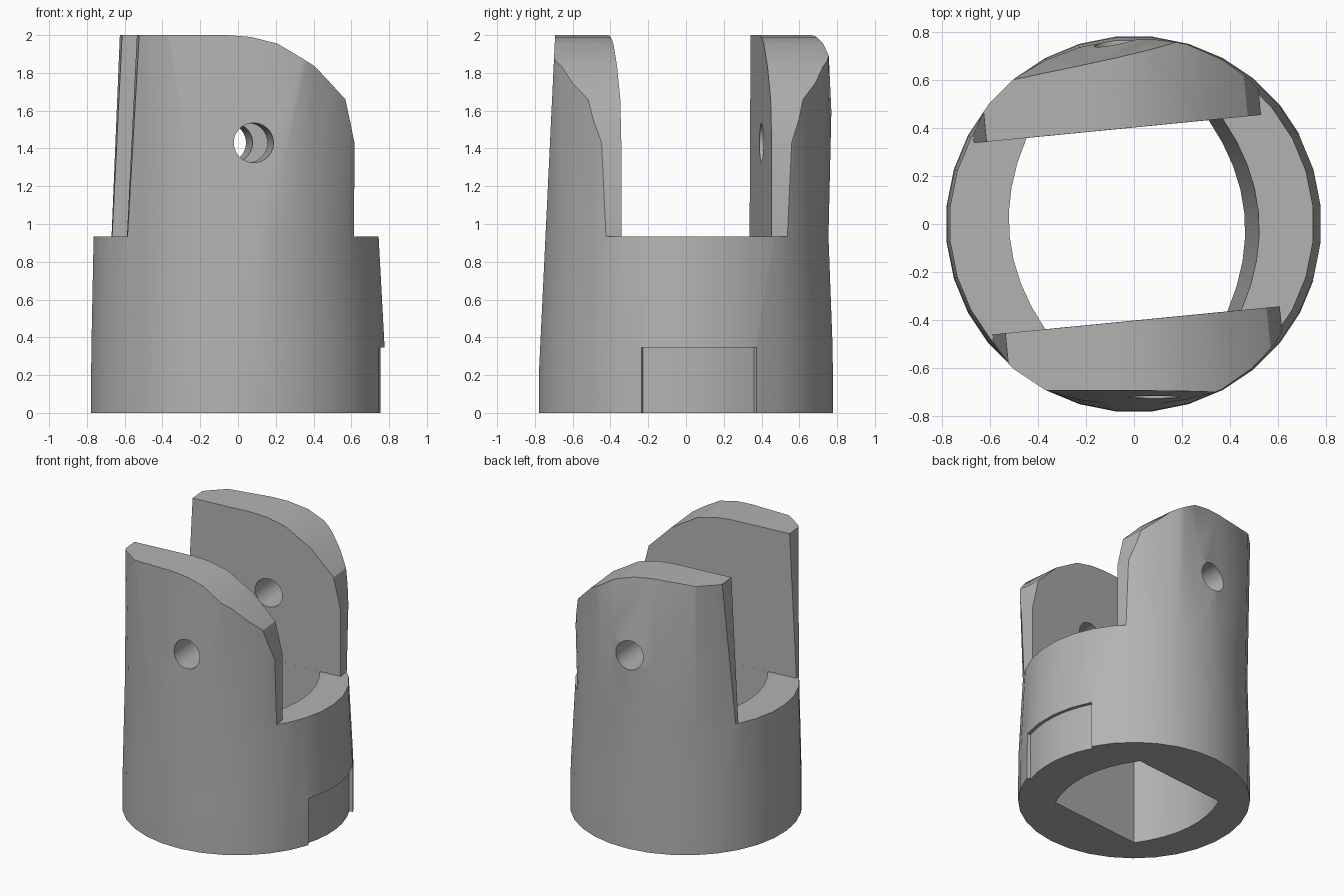
import bpy, bmesh, math
from mathutils import Matrix, Vector

if "Cube" in bpy.data.objects:
    bpy.data.objects.remove(bpy.data.objects["Cube"])

TURN = Matrix.Rotation(math.radians(5.6), 4, 'Z')   # slot direction
FLOOR = 0.935                                       # slot floor height

grey = bpy.data.materials.new("plain grey")
grey.use_nodes = True
grey.diffuse_color = (0.45, 0.45, 0.45, 1)
grey.node_tree.nodes["Principled BSDF"].inputs["Base Color"].default_value = (0.45, 0.45, 0.45, 1)


def finish(name, bm, matrix=None):
    if matrix:
        bm.transform(matrix)
    bmesh.ops.recalc_face_normals(bm, faces=bm.faces)
    mesh = bpy.data.meshes.new(name)
    bm.to_mesh(mesh)
    bm.free()
    mesh.materials.append(grey)
    obj = bpy.data.objects.new(name, mesh)
    bpy.context.collection.objects.link(obj)
    return obj


def loft(rings):
    """Closed solid through matching rings of points."""
    bm = bmesh.new()
    loops = [[bm.verts.new(p) for p in ring] for ring in rings]
    n = len(loops[0])
    for a, b in zip(loops, loops[1:]):
        for i in range(n):
            j = (i + 1) % n
            bm.faces.new((a[i], a[j], b[j], b[i]))
    bm.faces.new(loops[0])
    bm.faces.new(loops[-1])
    return bm


def circle(r, z, cx=0.0, n=32):
    return [(cx + r * math.cos((i + 0.5) * math.tau / n),
             r * math.sin((i + 0.5) * math.tau / n), z) for i in range(n)]


def combine(target, tool, operation):
    mod = target.modifiers.new(tool.name, 'BOOLEAN')
    mod.object, mod.operation, mod.solver = tool, operation, 'EXACT'
    tool.hide_render = True
    bpy.ops.object.select_all(action='DESELECT')
    bpy.context.view_layer.objects.active = target
    target.select_set(True)
    bpy.ops.object.modifier_apply(modifier=mod.name)
    bpy.data.objects.remove(tool)


# Round outer body, waisted at the slot floor
bm = loft([circle(0.783, 0), circle(0.78, 0.345),
           circle(0.758, FLOOR, -0.01), circle(0.785, 2.1)])

# Flattened outer sides of the two arms
for point, normal in (((0, -0.70, 1.85), (0, -1, 0.048)),
                      ((-0.1, 0.685, 2.0), (-0.21, 1, 0.12))):
    bmesh.ops.bisect_plane(bm, geom=bm.verts[:] + bm.edges[:] + bm.faces[:],
                           plane_co=Vector(point), plane_no=Vector(normal).normalized(),
                           clear_outer=True)
    bmesh.ops.holes_fill(bm, edges=[e for e in bm.edges if e.is_boundary])
body = finish("clevis_body", bm)

# Arm side profile: square at one end, rounded shoulder at the other
outline = [(-1, -0.1), (1, -0.1), (1, FLOOR), (0.57, FLOOR), (0.57, 1.43),
           (0.515, 1.66), (0.34, 1.835), (0.14, 1.955), (0, 1.99), (-0.12, 2),
           (-0.577, 2), (-0.63, FLOOR), (-1, FLOOR)]
profile = finish("arm_profile", loft([[(u, v, z) for u, z in outline] for v in (-1, 1)]), TURN)
combine(body, profile, 'INTERSECT')

# Slot between the arms
slot = finish("slot_cutter", loft([[(-1.2, -0.4, z), (1.2, -0.4, z), (1.2, 0.4, z), (-1.2, 0.4, z)]
                                   for z in (FLOOR, 2.3)]), TURN)
combine(body, slot, 'DIFFERENCE')


# Bore with two flat and two bowed walls, one of them sloping
def bore_ring(z, shift):
    steps = [-1 + k / 4 for k in range(9)]
    right = [(0.52 - 0.11 * t * t - shift, 0.3995 * t, z) for t in steps]
    left = [(-0.52 + 0.11 * t * t, -0.3995 * t, z) for t in steps]
    return right + left


bore = finish("bore_cutter", loft([bore_ring(-0.1, 0.065), bore_ring(FLOOR, 0), bore_ring(1.1, 0)]), TURN)
combine(body, bore, 'DIFFERENCE')

# Cross-pin hole through both arms
bm = loft([circle(0.105, -1), circle(0.105, 1)])
pin = finish("pin_hole_cutter", bm,
             TURN @ Matrix.Translation((0.012, 0, 1.43)) @ Matrix.Rotation(math.pi / 2, 4, 'X'))
combine(body, pin, 'DIFFERENCE')

# Shallow recess at the foot of one side
angles = [math.radians(-17.5 + 46 * k / 6) for k in range(7)]
sector = [(0.755, a) for a in angles] + [(0.9, a) for a in reversed(angles)]
recess = finish("recess_cutter", loft([[(r * math.cos(a), r * math.sin(a), z) for r, a in sector]
                                       for z in (-0.1, 0.345)]))
combine(body, recess, 'DIFFERENCE')

bpy.context.view_layer.objects.active = body
body.select_set(True)
bpy.ops.object.shade_smooth_by_angle(angle=math.radians(25))
